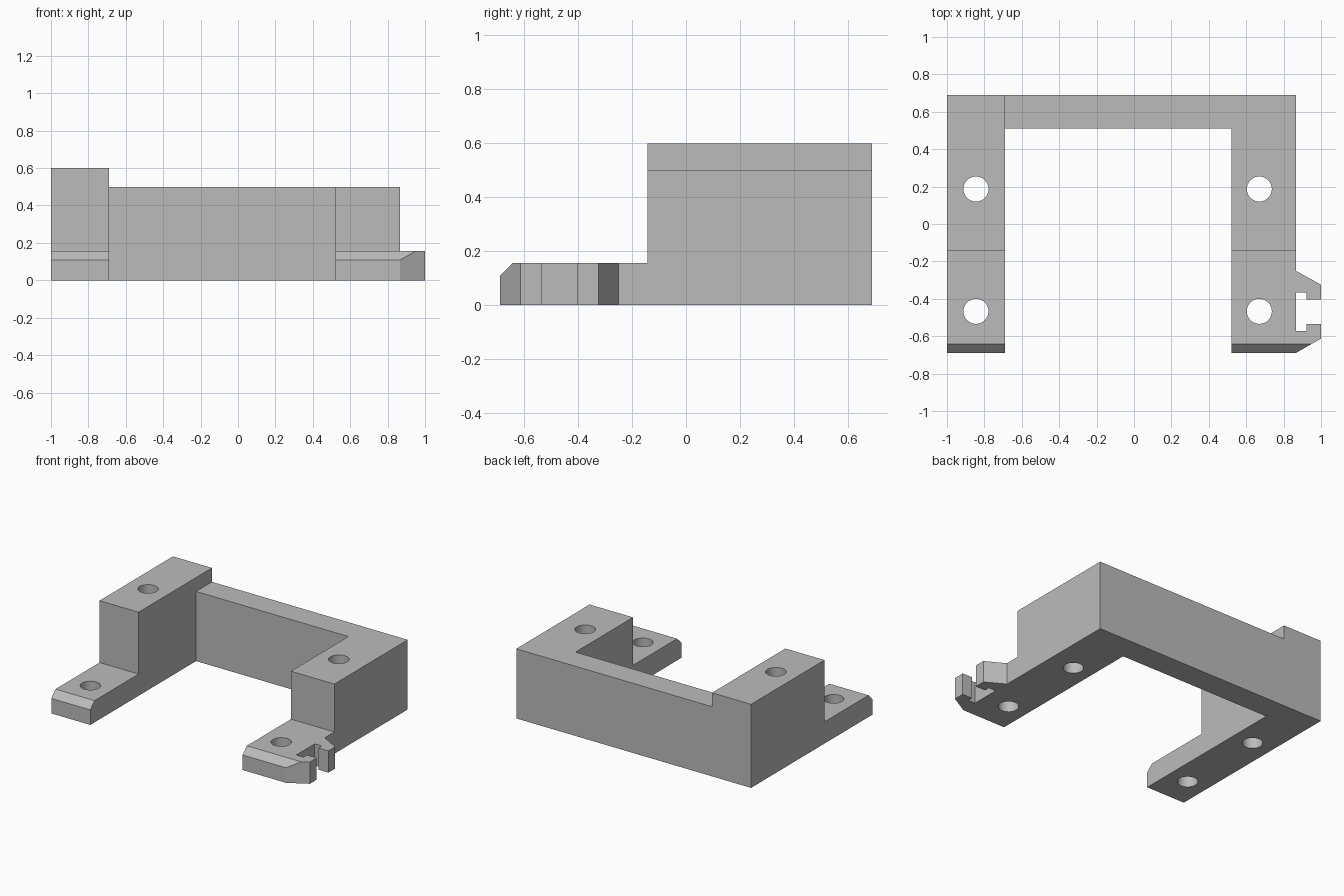
import bpy
import bmesh
import math
from mathutils import Vector

cube = bpy.data.objects.get("Cube")
if cube:
    bpy.data.objects.remove(cube, do_unlink=True)

grey = bpy.data.materials.new("plain grey")
grey.use_nodes = True
colour = (0.5, 0.5, 0.5, 1)
grey.diffuse_color = colour
grey.node_tree.nodes["Principled BSDF"].inputs["Base Color"].default_value = colour


def prism(name, points, axis, low, high):
    """Extrude a closed outline: (x, y) along z, or (y, z) along x."""
    bm = bmesh.new()
    place = (lambda a, b: (a, b, low)) if axis == "z" else (lambda a, b: (low, a, b))
    face = bm.faces.new([bm.verts.new(place(a, b)) for a, b in points])
    direction = Vector((0, 0, 1) if axis == "z" else (1, 0, 0))
    result = bmesh.ops.extrude_face_region(bm, geom=[face])
    moved = [g for g in result["geom"] if isinstance(g, bmesh.types.BMVert)]
    bmesh.ops.translate(bm, verts=moved, vec=direction * (high - low))
    bmesh.ops.recalc_face_normals(bm, faces=bm.faces)
    mesh = bpy.data.meshes.new(name)
    bm.to_mesh(mesh)
    bm.free()
    mesh.materials.append(grey)
    obj = bpy.data.objects.new(name, mesh)
    bpy.context.collection.objects.link(obj)
    return obj


def combine(target, tool, operation):
    """Apply a boolean and discard the tool."""
    tool.hide_render = True
    mod = target.modifiers.new(operation.lower(), "BOOLEAN")
    mod.operation = operation
    mod.solver = "EXACT"
    mod.object = tool
    bpy.context.view_layer.objects.active = target
    bpy.ops.object.modifier_apply(modifier=mod.name)
    bpy.data.objects.remove(tool, do_unlink=True)


front, back = -0.69, 0.69
arm_in, arm_out = 0.52, 0.865
left_in = -0.69

# Slotted clip on the outer edge of one foot, listed from back to front
clip = [(arm_out, -0.25), (1, -0.325), (1, -0.403), (0.922, -0.403),
        (0.922, -0.365), (arm_out, -0.365), (arm_out, -0.573), (0.922, -0.573),
        (0.922, -0.535), (1, -0.535), (1, -0.613), (arm_out, front)]

# U-shaped plan of both arms, the rear wall and the clip
plan = [(-1, front), (-1, back), (arm_out, back)] + clip + [
    (arm_in, front), (arm_in, 0.51), (left_in, 0.51), (left_in, front)]
bracket = prism("mounting_bracket", plan, "z", 0, 0.7)

# Side profile: thin chamfered feet in front, tall block behind
side = [(front, -0.1), (front, 0.108), (-0.642, 0.156), (-0.142, 0.156),
        (-0.142, 0.6), (back + 0.1, 0.6), (back + 0.1, -0.1)]
combine(bracket, prism("side_profile", side, "x", -1.1, 1.1), "INTERSECT")

# Lower the rear wall and one arm
step = [(left_in, -1), (1.1, -1), (1.1, 1), (left_in, 1)]
combine(bracket, prism("step_cutter", step, "z", 0.5, 0.9), "DIFFERENCE")

# Screw holes through both arms
for x in (-0.845, 0.67):
    for y in (0.187, -0.467):
        ring = [(x + 0.067 * math.cos(math.tau * i / 32),
                 y + 0.067 * math.sin(math.tau * i / 32)) for i in range(32)]
        combine(bracket, prism("hole_cutter", ring, "z", -0.1, 0.9), "DIFFERENCE")

bpy.ops.object.select_all(action="DESELECT")
bracket.select_set(True)
bpy.context.view_layer.objects.active = bracket
bpy.ops.object.shade_smooth_by_angle(angle=math.radians(25))
